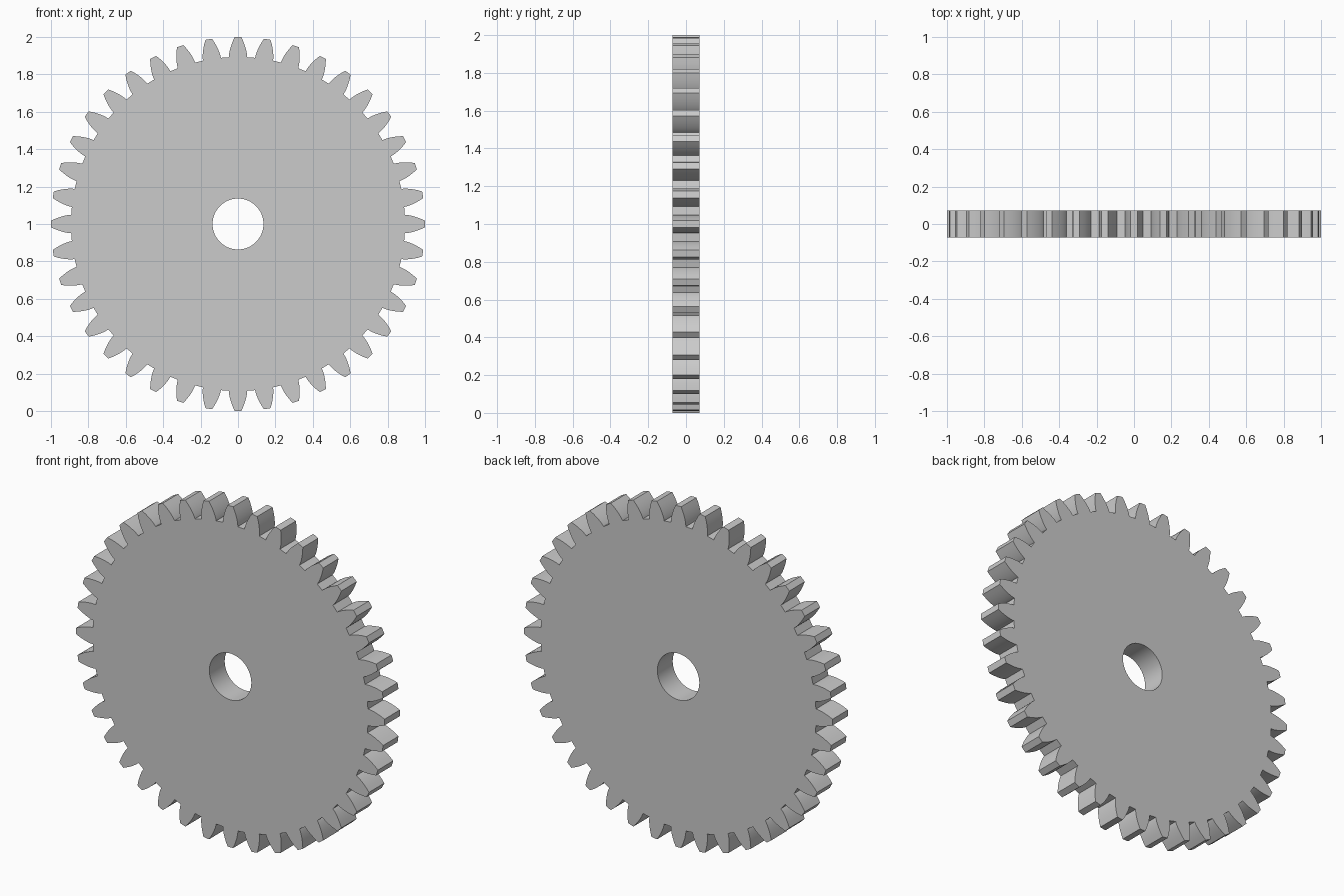
import bpy, bmesh
from math import pi, sin, cos, acos, tan, radians, sqrt

if "Cube" in bpy.data.objects:
    bpy.data.objects.remove(bpy.data.objects["Cube"])

TEETH, R_TIP, R_ROOT, R_HOLE, HALF_T = 40, 1.0, 0.893, 0.136, 0.071
R_PITCH = R_TIP * TEETH / (TEETH + 2)
PRESSURE = radians(20)
R_BASE = R_PITCH * cos(PRESSURE)
STEPS = 6


def inv(a):
    return tan(a) - a


def polar(r, a):
    return (r * sin(a), r * cos(a))


# One involute flank as (radius, half angle) from root to tip
half_base = pi / (2 * TEETH) + inv(PRESSURE)
flank = [(R_ROOT, half_base)]
for i in range(STEPS + 1):
    r = R_BASE + (R_TIP - R_BASE) * (i / STEPS) ** 1.5
    flank.append((r, half_base - inv(acos(min(1, R_BASE / r)))))

# Full toothed outline and the bore
outline = []
for t in range(TEETH):
    c = 2 * pi * t / TEETH
    outline += [polar(r, c - a) for r, a in flank]
    outline += [polar(r, c + a) for r, a in reversed(flank)]
bore = [polar(R_HOLE, 2 * pi * i / 64) for i in range(64)]

# Filled, extruded 2D curve
curve = bpy.data.curves.new("gear_profile", 'CURVE')
curve.dimensions = '2D'
curve.fill_mode = 'BOTH'
curve.extrude = HALF_T
for pts in (outline, bore):
    s = curve.splines.new('POLY')
    s.points.add(len(pts) - 1)
    for p, (x, y) in zip(s.points, pts):
        p.co = (x, y, 0, 1)
    s.use_cyclic_u = True
gear = bpy.data.objects.new("spur_gear", curve)
bpy.context.collection.objects.link(gear)
gear.rotation_euler = (pi / 2, 0, 0)
gear.location = (0, 0, 1)

# Convert to a closed mesh, weld the caps to the rim
bpy.context.view_layer.objects.active = gear
gear.select_set(True)
bpy.ops.object.convert(target='MESH')
gear = bpy.context.object
gear.name = "spur_gear"
bm = bmesh.new()
bm.from_mesh(gear.data)
bmesh.ops.remove_doubles(bm, verts=bm.verts, dist=1e-4)
bmesh.ops.recalc_face_normals(bm, faces=bm.faces)
bm.to_mesh(gear.data)
bm.free()

# Smooth flanks and bore, sharp edges kept
bpy.ops.object.shade_smooth_by_angle(angle=radians(25))
